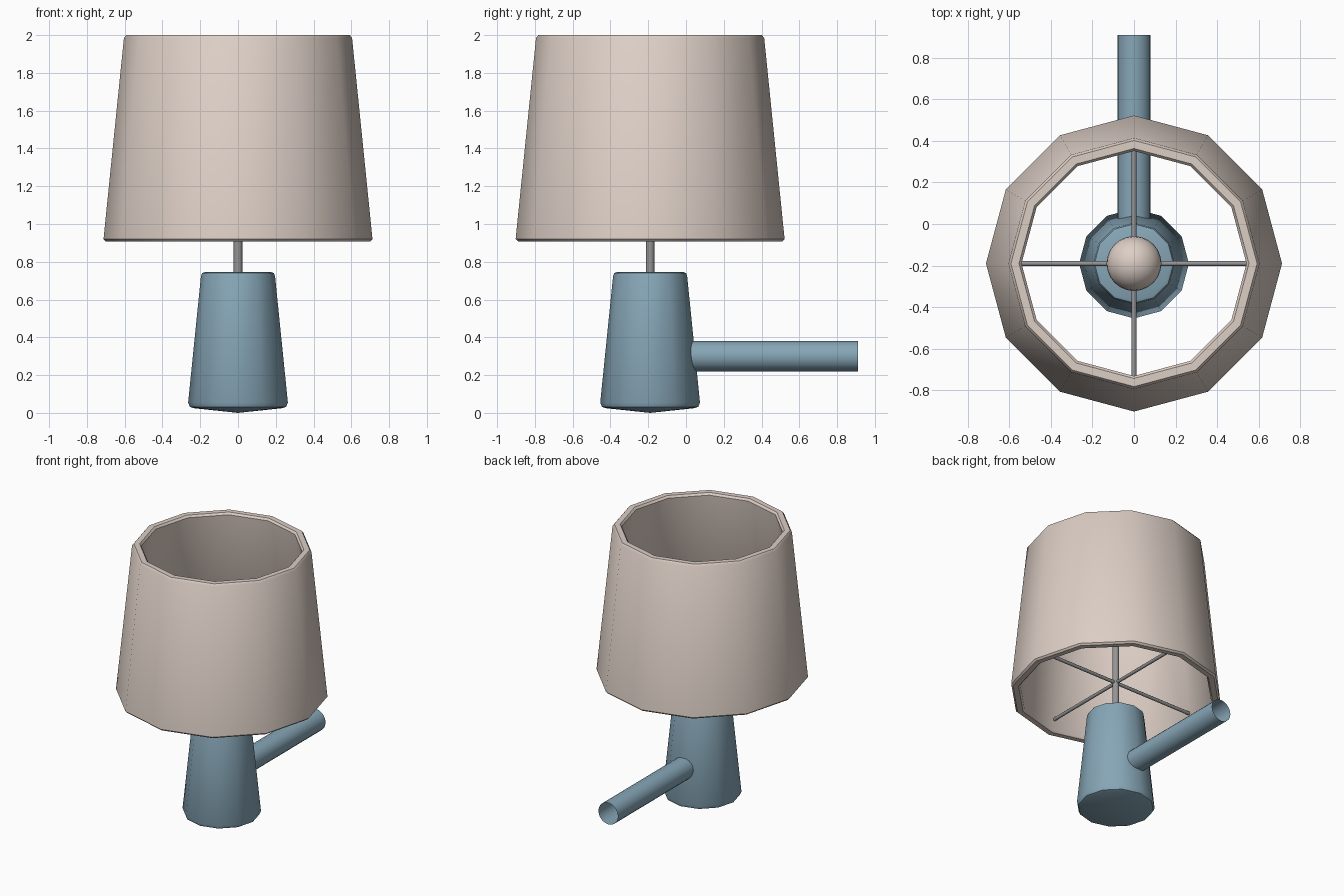
import bpy, bmesh, math
from mathutils import Vector

if "Cube" in bpy.data.objects:
    bpy.data.objects.remove(bpy.data.objects["Cube"])

CY = -0.19  # lamp axis


def material(name, rgb):
    m = bpy.data.materials.new(name)
    m.diffuse_color = (*rgb, 1)
    m.use_nodes = True
    m.node_tree.nodes["Principled BSDF"].inputs["Base Color"].default_value = m.diffuse_color
    return m


FABRIC = material("warm_beige", (0.72, 0.62, 0.56))
BLUE = material("dusty_blue", (0.24, 0.38, 0.47))
METAL = material("grey_metal", (0.30, 0.30, 0.30))


def finish(name, bm, mat, angle=40):
    bmesh.ops.recalc_face_normals(bm, faces=bm.faces)
    me = bpy.data.meshes.new(name)
    bm.to_mesh(me)
    bm.free()
    ob = bpy.data.objects.new(name, me)
    bpy.context.collection.objects.link(ob)
    me.materials.append(mat)
    bpy.ops.object.select_all(action='DESELECT')
    ob.select_set(True)
    bpy.context.view_layer.objects.active = ob
    bpy.ops.object.shade_smooth_by_angle(angle=math.radians(angle))
    return ob


def lathe(name, profile, mat, closed=False, sides=12):
    """Spin a (radius, z) profile around the lamp axis."""
    bm = bmesh.new()
    vs = [bm.verts.new((r, CY, z)) for r, z in profile]
    pairs = list(zip(vs, vs[1:])) + ([(vs[-1], vs[0])] if closed else [])
    for a, b in pairs:
        bm.edges.new((a, b))
    bmesh.ops.spin(bm, geom=bm.verts[:] + bm.edges[:], cent=(0, CY, 0),
                   axis=(0, 0, 1), angle=math.tau, steps=sides)
    bmesh.ops.remove_doubles(bm, verts=bm.verts, dist=0.0005)
    return finish(name, bm, mat)


def rod(name, a, b, radius, mat, sides=12, caps=True):
    a, b = Vector(a), Vector(b)
    bm = bmesh.new()
    bmesh.ops.create_cone(bm, cap_ends=caps, segments=sides, radius1=radius,
                          radius2=radius, depth=(b - a).length)
    bm.transform((b - a).to_track_quat('Z', 'Y').to_matrix().to_4x4())
    bmesh.ops.translate(bm, verts=bm.verts, vec=(a + b) / 2)
    return finish(name, bm, mat)


# Tapered base with a slightly pointed underside
lathe("lamp_base", [(0, 0.0), (0.235, 0.025), (0.255, 0.032), (0.264, 0.055),
                    (0.196, 0.725), (0.19, 0.74), (0.175, 0.746), (0, 0.746)], BLUE)

# Hollow lampshade, open at both ends
lathe("lampshade", [(0.70, 0.908), (0.712, 0.92), (0.604, 1.985), (0.592, 2.0),
                    (0.553, 2.0), (0.541, 1.985), (0.65, 0.92), (0.662, 0.908)],
      FABRIC, closed=True)

# Stem, and cross bars holding the shade
rod("stem", (0, CY, 0.72), (0, CY, 1.42), 0.023, METAL)
rod("support_bar_x", (-0.66, CY, 1.0), (0.66, CY, 1.0), 0.012, METAL)
rod("support_bar_y", (0, CY - 0.66, 1.0), (0, CY + 0.66, 1.0), 0.012, METAL)

# Bulb
bm = bmesh.new()
bmesh.ops.create_uvsphere(bm, u_segments=24, v_segments=14, radius=0.132)
bmesh.ops.translate(bm, verts=bm.verts, vec=(0, CY, 1.5))
finish("bulb", bm, FABRIC)

# Open cord tube running out of the back
rod("cord_tube", (0, CY + 0.1, 0.30), (0, 0.91, 0.30), 0.08, BLUE, sides=20, caps=False)
